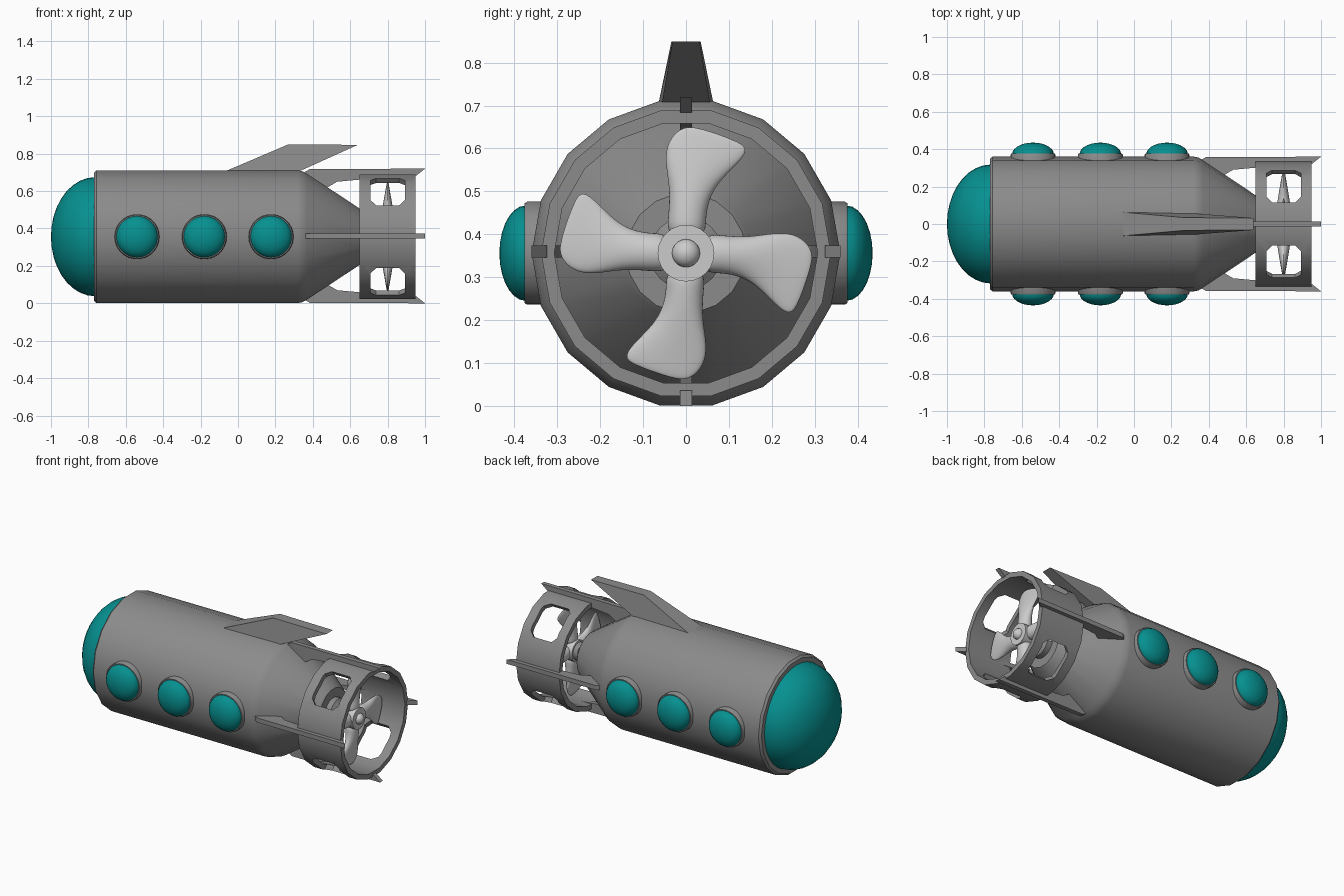
import bpy, bmesh, math
from mathutils import Matrix, Vector

if "Cube" in bpy.data.objects:
    bpy.data.objects.remove(bpy.data.objects["Cube"])

ZC = 0.356                      # height of the long axis
AXIS = Matrix.Translation((0, 0, ZC))


def material(name, r, g, b):
    m = bpy.data.materials.new(name)
    m.diffuse_color = (r, g, b, 1)
    m.use_nodes = True
    m.node_tree.nodes["Principled BSDF"].inputs["Base Color"].default_value = m.diffuse_color
    return m


teal = material("teal_glass", 0.002, 0.28, 0.28)
steel = material("dark_grey_steel", 0.26, 0.26, 0.26)


def finish(name, bm, smooth=None, mat=None):
    bmesh.ops.remove_doubles(bm, verts=bm.verts, dist=1e-6)
    bmesh.ops.recalc_face_normals(bm, faces=bm.faces)
    me = bpy.data.meshes.new(name)
    bm.to_mesh(me)
    bm.free()
    ob = bpy.data.objects.new(name, me)
    bpy.context.collection.objects.link(ob)
    if mat:
        me.materials.append(mat)
    bpy.ops.object.select_all(action='DESELECT')
    ob.select_set(True)
    bpy.context.view_layer.objects.active = ob
    if smooth:
        bpy.ops.object.shade_smooth_by_angle(angle=math.radians(smooth))
    return ob


def skin(bm, rings, closed=False):
    """Bridge a list of vertex loops with quads."""
    pairs = list(zip(rings, rings[1:]))
    if closed:
        pairs.append((rings[-1], rings[0]))
    for a, b in pairs:
        n = len(a)
        for i in range(n):
            bm.faces.new((a[i], a[(i + 1) % n], b[(i + 1) % n], b[i]))


def revolve(name, profile, sides, matrix=AXIS, closed=False, smooth=30, mat=None):
    """Lathe (x, radius) points around the x axis."""
    bm = bmesh.new()
    rings = []
    for x, r in profile:
        rings.append([bm.verts.new(matrix @ Vector((x, r * math.cos(t), r * math.sin(t))))
                      for t in (2 * math.pi * i / sides for i in range(sides))])
    skin(bm, rings, closed)
    if not closed:
        bm.faces.new(rings[0])
        bm.faces.new(rings[-1])
    return finish(name, bm, smooth, mat)


def prism(bm, bottom, top):
    """Solid between two matching outlines."""
    a = [bm.verts.new(p) for p in bottom]
    b = [bm.verts.new(p) for p in top]
    skin(bm, [a, b])
    bm.faces.new(a)
    bm.faces.new(b)


def dome(x0, depth, radius, steps=9):
    """Quarter ellipse profile, bulging along +x or -x."""
    angs = [math.pi / 2 * i / steps for i in range(steps)] + [1.555]
    return [(x0 + depth * math.sin(a), radius * math.cos(a)) for a in angs]


# Hull and nose window
revolve("hull", [(-0.77, 0.30), (-0.77, 0.348), (-0.757, 0.36), (0.32, 0.36),
                 (0.345, 0.355), (0.37, 0.341), (0.655, 0.15), (0.665, 0.14)], 18, mat=steel)
revolve("nose_window", dome(-0.765, -0.235, 0.318), 36, mat=teal)

# Portholes, three on each side
for side in (-1, 1):
    for k, x in enumerate((-0.54, -0.18, 0.177)):
        m = Matrix.Translation((x, 0, ZC)) @ Matrix.Rotation(side * math.pi / 2, 4, 'Z')
        tag = f"{'left' if side < 0 else 'right'}_{k + 1}"
        revolve("porthole_rim_" + tag, [(0.30, 0.12), (0.370, 0.12), (0.377, 0.116)], 28, m, mat=steel)
        revolve("porthole_glass_" + tag, dome(0.374, 0.061, 0.111, 7), 28, m, mat=teal)

# Swept dorsal fin: (x, half width, z) stations
bm = bmesh.new()
low = [(-0.07, 0.064, 0.705), (0.315, 0.057, 0.70)]
high = [(0.27, 0.034, 0.85), (0.64, 0.032, 0.847)]
loops = [[(x, s * w, z) for (x, w, z), s in
          ((st[0], -1), (st[1], -1), (st[1], 1), (st[0], 1))] for st in (low, high)]
prism(bm, *loops)
finish("dorsal_fin", bm, mat=steel)

# Four tail fins carrying the shroud
outline = [(0.345, 0.335), (0.385, 0.358), (1.0, 0.36), (0.955, 0.324), (0.66, 0.302),
           (0.53, 0.29), (0.47, 0.255), (0.42, 0.27)]
bm = bmesh.new()
for q in range(4):
    m = Matrix.Translation((0, 0, ZC + 0.004 * (q % 2 == 0 and 0 or 1)))
    m = m @ Matrix.Rotation(q * math.pi / 2, 4, 'X')
    prism(bm, [m @ Vector((x, r, -0.014)) for x, r in outline],
          [m @ Vector((x, r, 0.014)) for x, r in outline])
finish("tail_fins", bm, mat=steel)

# Propeller shroud with four chamfered windows
shroud = revolve("propeller_shroud", [(0.65, 0.338), (0.95, 0.338), (0.95, 0.307), (0.65, 0.307)],
                 18, closed=True, mat=steel)
hx, hw, c = 0.092, 0.112, 0.03
octagon = [(-hx, -hw + c), (-hx + c, -hw), (hx - c, -hw), (hx, -hw + c),
           (hx, hw - c), (hx - c, hw), (-hx + c, hw), (-hx, hw - c)]
bm = bmesh.new()
for deg in (50, 130, 230, 310):
    m = AXIS @ Matrix.Rotation(math.radians(deg), 4, 'X')
    prism(bm, [m @ Vector((0.8 + x, 0.2, w)) for x, w in octagon],
          [m @ Vector((0.8 + x, 0.45, w)) for x, w in octagon])
cutter = finish("window_cutter", bm, mat=steel)
cutter.hide_render = True
bpy.context.view_layer.objects.active = shroud
mod = shroud.modifiers.new("windows", 'BOOLEAN')
mod.operation, mod.object, mod.solver = 'DIFFERENCE', cutter, 'EXACT'
bpy.ops.object.modifier_move_to_index(modifier="windows", index=0)
bpy.ops.object.modifier_apply(modifier="windows")
bpy.data.objects.remove(cutter)

# Propeller shaft, hub and end cap
revolve("propeller_shaft", [(0.65, 0.085), (0.70, 0.085), (0.72, 0.055), (0.76, 0.055)], 24, mat=steel)
revolve("propeller_hub", [(0.75, 0.066), (0.846, 0.066)], 24)
revolve("hub_cap", dome(0.844, 0.03, 0.033, 6), 20)

# Curved blades: left edge, right edge (y, z from the axis) and half thickness
stations = [(-.052, .035, .052, .035, .044), (-.045, .09, .050, .08, .041),
            (-.042, .15, .058, .125, .034), (-.054, .205, .083, .165, .025),
            (-.056, .253, .128, .205, .016), (-.030, .29, .155, .238, .009),
            (.01, .302, .131, .258, .004)]
bm = bmesh.new()
for q in range(4):
    m = Matrix.Translation((0.80, 0, ZC)) @ Matrix.Rotation(q * math.pi / 2, 4, 'X')
    rings = []
    for y1, z1, y2, z2, h in stations:
        mid, half = Vector((0, y1 + y2, z1 + z2)) / 2, Vector((0, y2 - y1, z2 - z1)) / 2
        rings.append([bm.verts.new(m @ (mid + half * math.cos(t) + Vector((h * math.sin(t), 0, 0))))
                      for t in (math.pi * i / 4 for i in range(8))])
    skin(bm, rings)
    bm.faces.new(rings[0])
    bm.faces.new(rings[-1])
blades = finish("propeller_blades", bm, smooth=60)
sub = blades.modifiers.new("round", 'SUBSURF')
sub.levels = sub.render_levels = 2
